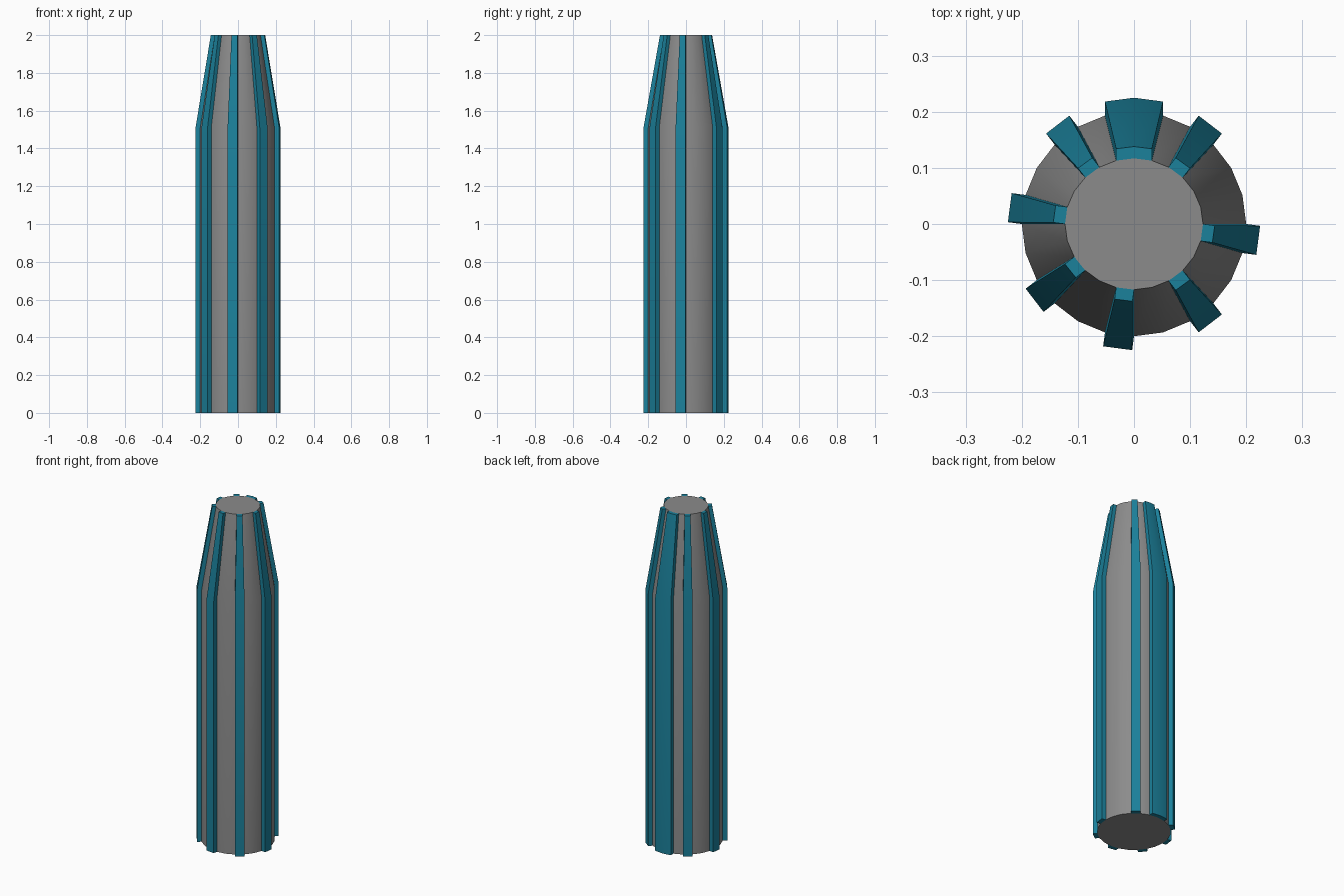
import bpy, bmesh
from math import sin, cos, radians
from mathutils import Vector

if "Cube" in bpy.data.objects:
    bpy.data.objects.remove(bpy.data.objects["Cube"])

SIDES, STEP = 24, 15
# z, core radius in x, core radius in y, rib thickness
LEVELS = [(0, 0.20, 0.20, 0.025), (1.51, 0.20, 0.20, 0.025), (2.0, 0.123, 0.117, 0.021)]


def colour(name, r, g, b):
    m = bpy.data.materials.new(name)
    m.diffuse_color = (r, g, b, 1)
    m.use_nodes = True
    m.node_tree.nodes["Principled BSDF"].inputs["Base Color"].default_value = m.diffuse_color
    return m


teal = colour("teal", 0.011, 0.22, 0.33)
grey = colour("grey", 0.26, 0.26, 0.26)


def core_point(deg, level):
    z, rx, ry, _ = level
    return Vector((rx * cos(radians(deg)), ry * sin(radians(deg)), z))


def loft(name, rings, material):
    """Join equal rings with quads, cap both ends and smooth soft edges."""
    bm = bmesh.new()
    vr = [[bm.verts.new(p) for p in ring] for ring in rings]
    n = len(vr[0])
    for a, b in zip(vr, vr[1:]):
        for i in range(n):
            j = (i + 1) % n
            bm.faces.new((a[i], a[j], b[j], b[i]))
    bm.faces.new(vr[0][::-1])
    bm.faces.new(vr[-1])
    bmesh.ops.recalc_face_normals(bm, faces=bm.faces)
    me = bpy.data.meshes.new(name)
    bm.to_mesh(me)
    bm.free()
    ob = bpy.data.objects.new(name, me)
    bpy.context.collection.objects.link(ob)
    me.materials.append(material)
    bpy.ops.object.select_all(action='DESELECT')
    ob.select_set(True)
    bpy.context.view_layer.objects.active = ob
    bpy.ops.object.shade_smooth_by_angle(angle=radians(30))


# Tapered core
loft("core", [[core_point(i * STEP, lv) for i in range(SIDES)] for lv in LEVELS], grey)


# Raised ribs: facets of the core pushed outward along their shared normal
def rib(name, start, facets):
    angles = [start + k * STEP for k in range(facets + 1)]
    mid = radians((angles[0] + angles[-1]) / 2)
    out = Vector((cos(mid), sin(mid), 0))
    rings = []
    for lv in LEVELS:
        inner = [core_point(a, lv) for a in angles]
        rings.append([p + out * lv[3] for p in inner] + inner[::-1])
    loft(name, rings, teal)


rib("wide_rib", 75, 2)
for k, start in enumerate((45, 120, 165, 210, 255, 300, 345)):
    rib(f"rib_{k + 1}", start, 1)
